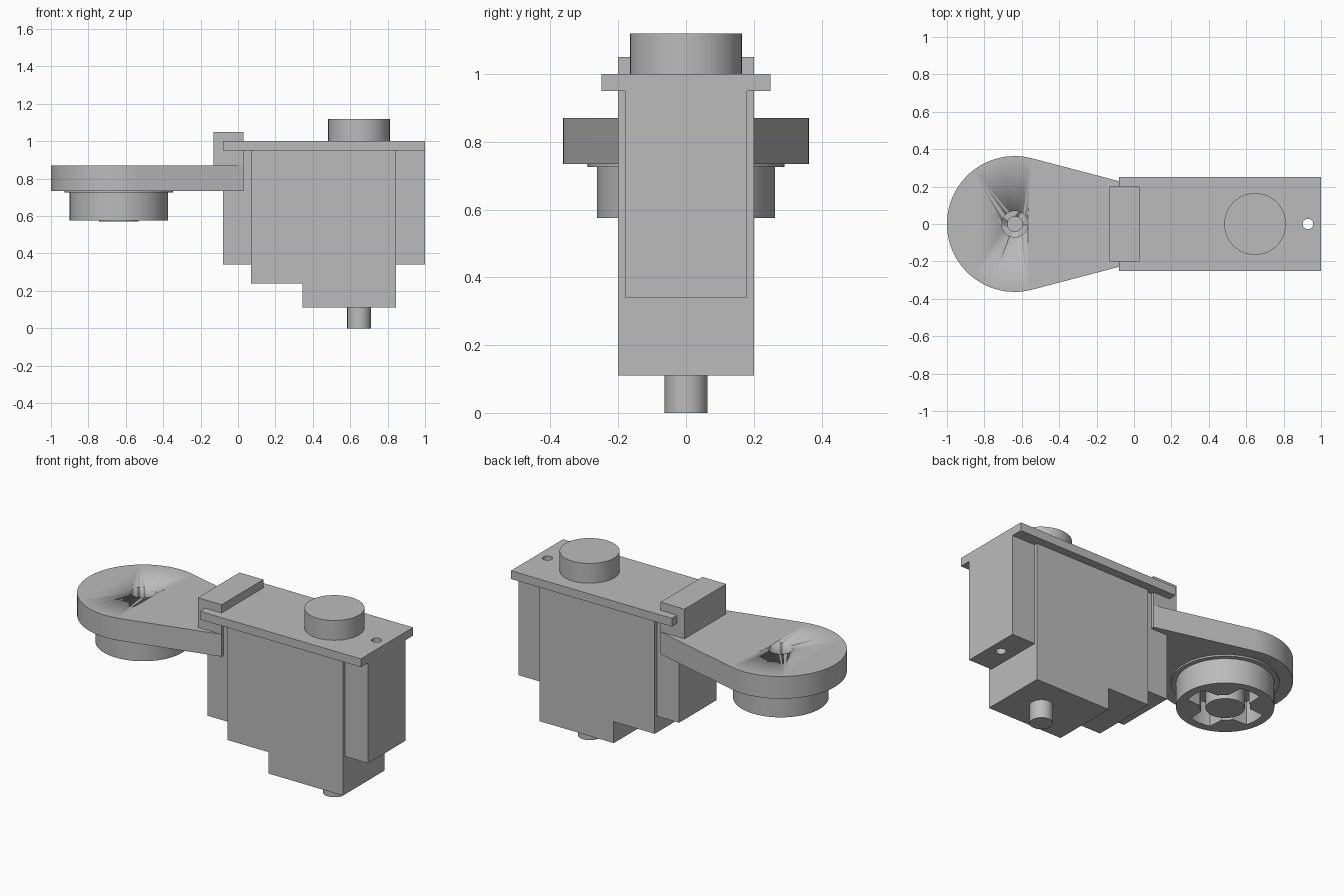
import bpy, bmesh, math
from math import cos, sin, radians

cube = bpy.data.objects.get("Cube")
if cube:
    bpy.data.objects.remove(cube, do_unlink=True)

grey = bpy.data.materials.new("plain_grey")
grey.use_nodes = True
grey.diffuse_color = (0.5, 0.5, 0.5, 1)
grey.node_tree.nodes["Principled BSDF"].inputs["Base Color"].default_value = (0.5, 0.5, 0.5, 1)


def prism(name, outline, z0, z1):
    """Extrude a flat xy outline between two heights."""
    bm = bmesh.new()
    base = bm.faces.new([bm.verts.new((x, y, z0)) for x, y in outline])
    top = bmesh.ops.extrude_face_region(bm, geom=[base])["geom"]
    verts = [v for v in top if isinstance(v, bmesh.types.BMVert)]
    bmesh.ops.translate(bm, verts=verts, vec=(0, 0, z1 - z0))
    bmesh.ops.recalc_face_normals(bm, faces=bm.faces)
    mesh = bpy.data.meshes.new(name)
    bm.to_mesh(mesh)
    bm.free()
    mesh.materials.append(grey)
    obj = bpy.data.objects.new(name, mesh)
    bpy.context.collection.objects.link(obj)
    return obj


def box(name, x0, x1, half_y, z0, z1):
    return prism(name, [(x0, -half_y), (x1, -half_y), (x1, half_y), (x0, half_y)], z0, z1)


def arc(cx, r, a0, a1, n):
    return [(cx + r * cos(radians(a0 + (a1 - a0) * i / n)),
             r * sin(radians(a0 + (a1 - a0) * i / n))) for i in range(n + 1)]


def smooth(obj):
    bpy.ops.object.select_all(action="DESELECT")
    obj.select_set(True)
    bpy.context.view_layer.objects.active = obj
    bpy.ops.object.shade_smooth_by_angle(angle=radians(30))


def disc(name, cx, r, z0, z1, n=64):
    obj = prism(name, arc(cx, r, 0, 360, n)[:-1], z0, z1)
    smooth(obj)
    return obj


def cut(obj, cutter):
    cutter.hide_render = True
    cutter.hide_viewport = True
    mod = obj.modifiers.new("cut", "BOOLEAN")
    mod.operation = "DIFFERENCE"
    mod.solver = "EXACT"
    mod.object = cutter


# Main housing with its stepped underside
prism_body = box("body", 0.07, 0.845, 0.2, 0.24, 0.95)
box("lower_body", 0.345, 0.845, 0.2, 0.11, 0.24)
box("inner_flange", -0.08, 0.07, 0.18, 0.34, 0.95)
outer_flange = box("outer_flange", 0.845, 1.0, 0.18, 0.34, 0.95)
top_plate = box("top_plate", -0.08, 1.0, 0.25, 0.95, 1.0)

# Through hole in the plate and outer flange
hole = disc("hole_cutter", 0.93, 0.028, 0.2, 1.1, 32)
cut(outer_flange, hole)
cut(top_plate, hole)

# Round cap and lower pin
disc("top_cap", 0.647, 0.165, 1.0, 1.12)
disc("bottom_pin", 0.647, 0.063, 0, 0.11, 48)

# Teardrop arm with end block
CX = -0.637
arm = prism("arm", arc(CX, 0.363, 75.4, 284.6, 64) + [(0.03, -0.2), (0.03, 0.2)], 0.735, 0.87)
smooth(arm)
box("arm_block", -0.13, 0.03, 0.2, 0.87, 1.05)
cut(arm, disc("arm_hole_cutter", CX, 0.07, 0.7, 0.9, 48))

# Socket under the arm, with a cross-shaped recess around a hollow post
disc("socket_collar", CX, 0.29, 0.725, 0.735)
socket = disc("socket", CX, 0.263, 0.575, 0.725)
recess = []
for a in range(0, 360, 90):
    recess += arc(CX, 0.215, a - 18, a + 18, 6)
    recess += arc(CX, 0.135, a + 32, a + 58, 4)
cut(socket, prism("recess_cutter", recess, 0.5, 0.715))
post = disc("socket_post", CX, 0.105, 0.57, 0.735, 48)
for part in (post, socket, bpy.data.objects["socket_collar"]):
    cut(part, disc("post_bore_cutter", CX, 0.04, 0.62, 0.8, 32))
